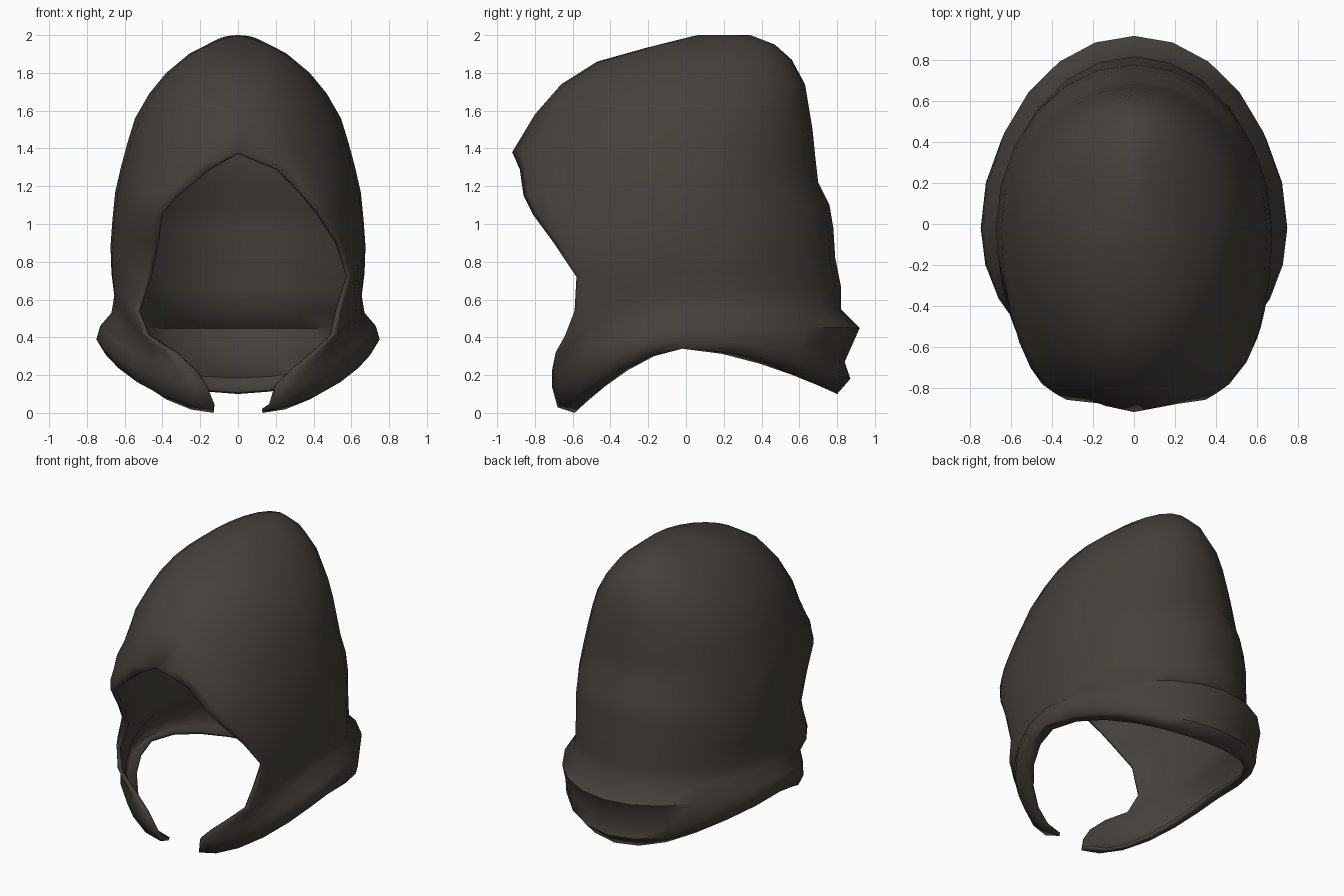
import bpy, bmesh, math

if "Cube" in bpy.data.objects:
    bpy.data.objects.remove(bpy.data.objects["Cube"])

# One flat cloth colour
cloth = bpy.data.materials.new("dark_cloth")
cloth.diffuse_color = (0.060, 0.052, 0.043, 1.0)
cloth.use_nodes = True
cloth.node_tree.nodes["Principled BSDF"].inputs["Base Color"].default_value = cloth.diffuse_color

# Each row, hem to crown: right edge x, left edge x, front y, front z,
# half width, side z, back y, back z
ROWS = [
    (.13, .13, -.59, .00, .66, .34, .80, .10),    # hem
    (.17, .13, -.68, .03, .72, .34, .87, .18),
    (.20, .17, -.71, .14, .75, .39, .84, .27),    # collar bulge
    (.28, .22, -.71, .22, .73, .46, .92, .45),
    (.40, .33, -.69, .32, .67, .53, .82, .55),    # collar crease
    (.50, .48, -.64, .41, .655, .62, .82, .67),
    (.53, .53, -.59, .54, .67, .74, .79, .82),
    (.59, .47, -.58, .72, .675, .88, .78, .98),
    (.53, .43, -.70, .90, .665, 1.02, .76, 1.10),
    (.43, .41, -.81, 1.05, .65, 1.17, .70, 1.22),
    (.35, .33, -.86, 1.15, .62, 1.30, .685, 1.35),
    (.21, .15, -.88, 1.29, .585, 1.43, .67, 1.50),
    (.00, .00, -.92, 1.38, .545, 1.56, .65, 1.62),  # brow, closed from here up
    (.00, .00, -.80, 1.58, .47, 1.69, .63, 1.74),
    (.00, .00, -.66, 1.74, .38, 1.80, .56, 1.87),
    (.00, .00, -.47, 1.86, .26, 1.90, .47, 1.95),
    (.00, .00, -.22, 1.93, .13, 1.965, .34, 2.0),
]
STEPS = 6       # segments per quarter turn
SIDE_Y = -0.02  # where the hood is widest


def front_quarter(edge_x, row):
    """Points from the opening edge to the widest side point."""
    _, _, yf, zf, w, zs, _, _ = row
    pts = []
    for i in range(STEPS, -1, -1):
        t = math.pi / 2 * i / STEPS
        s, c = math.sin(t), max(math.cos(t), 0)
        pts.append((edge_x + (w - edge_x) * c ** (1 + 0.8 * edge_x),
                    SIDE_Y + (yf - SIDE_Y) * s,
                    zs + (zf - zs) * s ** 1.6))
    return pts


def back_quarter(row):
    """Points from just behind the side to the middle of the back."""
    _, _, _, _, w, zs, yb, zb = row
    pts = []
    for i in range(1, STEPS + 1):
        t = math.pi / 2 * i / STEPS
        s, c = math.sin(t), max(math.cos(t), 0)
        pts.append((w * c, SIDE_Y + (yb - SIDE_Y) * s, zs + (zb - zs) * s ** 1.6))
    return pts


def full_row(row):
    """Right opening edge, round the back, to the left opening edge."""
    back = back_quarter(row)
    right = front_quarter(row[0], row) + back
    left = front_quarter(row[1], row) + back[:-1]
    return right + [(-x, y, z) for x, y, z in reversed(left)]


# Loft the rows into the hood shell
bm = bmesh.new()
grid = [[bm.verts.new(p) for p in full_row(r)] for r in ROWS]
for low, high in zip(grid, grid[1:]):
    for i in range(len(low) - 1):
        bm.faces.new((low[i], low[i + 1], high[i + 1], high[i]))

# Crown cap
top = bm.verts.new((0, 0.06, 2.0))
for a, b in zip(grid[-1], grid[-1][1:]):
    bm.faces.new((a, b, top))
bmesh.ops.remove_doubles(bm, verts=bm.verts, dist=0.0005)

mesh = bpy.data.meshes.new("hood")
bm.to_mesh(mesh)
bm.free()
mesh.materials.append(cloth)
hood = bpy.data.objects.new("hood", mesh)
bpy.context.collection.objects.link(hood)

# Smooth cloth with crisp rims
bpy.context.view_layer.objects.active = hood
hood.select_set(True)
bpy.ops.object.shade_smooth_by_angle(angle=math.radians(55))

# Cloth thickness, grown inward
solid = hood.modifiers.new("thickness", 'SOLIDIFY')
solid.thickness = 0.022
solid.offset = -1
